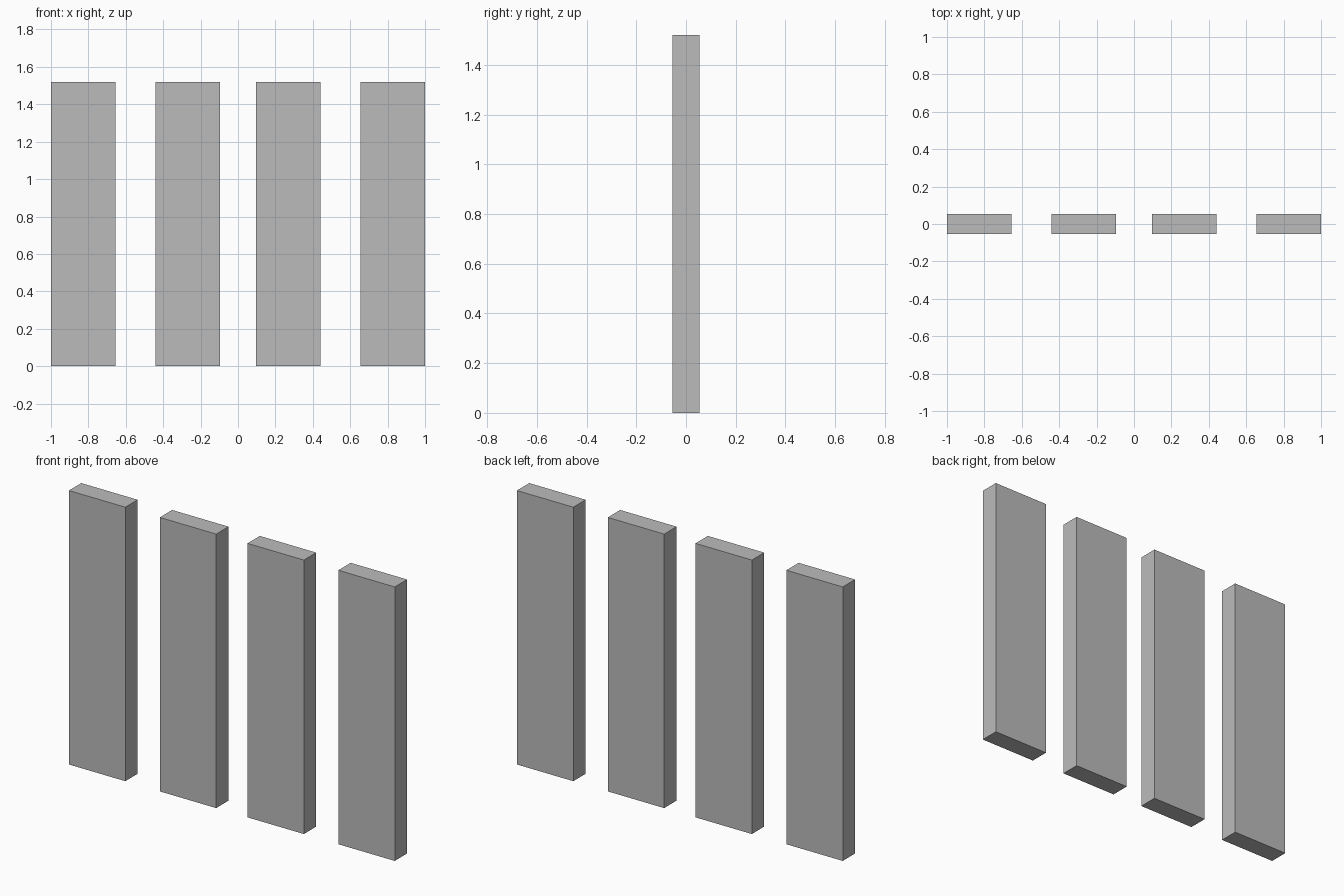
import bpy

if "Cube" in bpy.data.objects:
    bpy.data.objects.remove(bpy.data.objects["Cube"], do_unlink=True)

WIDTH, DEPTH, HEIGHT = 0.346, 0.108, 1.52

# Plain grey shared by every slab
grey = bpy.data.materials.new("plain_grey")
grey.use_nodes = True
colour = (0.5, 0.5, 0.5, 1)
grey.diffuse_color = colour
grey.node_tree.nodes["Principled BSDF"].inputs["Base Color"].default_value = colour


def slab(name, x):
    """Upright rectangular slab standing on the ground."""
    bpy.ops.mesh.primitive_cube_add(size=1, location=(x, 0, HEIGHT / 2))
    obj = bpy.context.object
    obj.name = name
    obj.scale = (WIDTH, DEPTH, HEIGHT)
    bpy.ops.object.transform_apply(location=False, rotation=False, scale=True)
    obj.data.materials.append(grey)


# Mirrored inner and outer pairs
for side, sign in (("left", 1), ("right", -1)):
    slab(f"{side}_outer_slab", sign * (1 - WIDTH / 2))
    slab(f"{side}_inner_slab", sign * 0.269)
